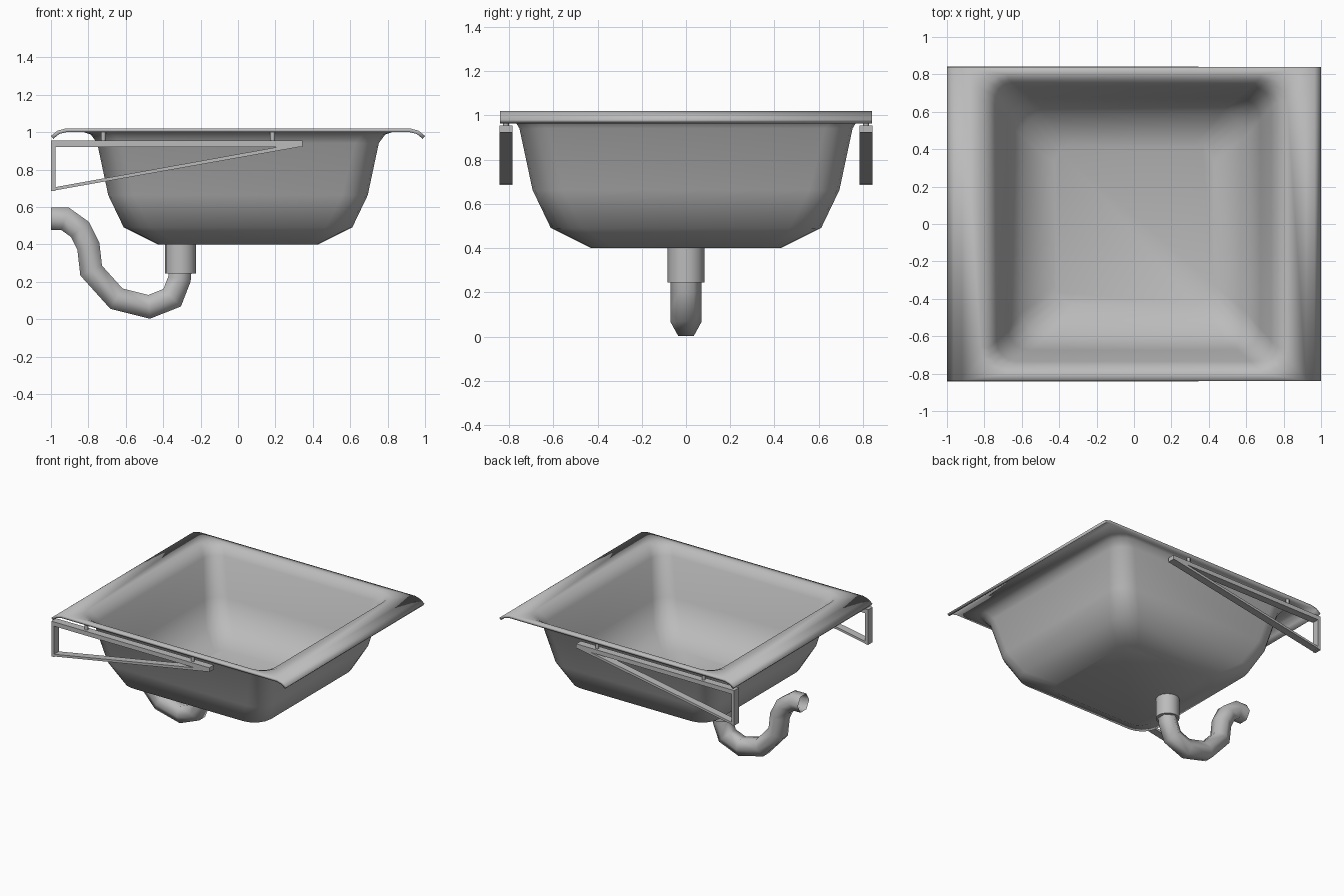
import bpy, bmesh, math
from mathutils import Vector

cube = bpy.data.objects.get("Cube")
if cube:
    bpy.data.objects.remove(cube, do_unlink=True)

grey = bpy.data.materials.new("light_grey")
grey.use_nodes = True
grey.diffuse_color = (0.5, 0.5, 0.5, 1)
grey.node_tree.nodes["Principled BSDF"].inputs["Base Color"].default_value = (0.5, 0.5, 0.5, 1)


def finish(name, bm, smooth_angle=None, recalc=True):
    """Turn a bmesh into a named object, optionally smooth shaded."""
    if recalc:
        bmesh.ops.recalc_face_normals(bm, faces=bm.faces)
    mesh = bpy.data.meshes.new(name)
    bm.to_mesh(mesh)
    bm.free()
    mesh.materials.append(grey)
    obj = bpy.data.objects.new(name, mesh)
    bpy.context.collection.objects.link(obj)
    if smooth_angle:
        bpy.ops.object.select_all(action='DESELECT')
        obj.select_set(True)
        bpy.context.view_layer.objects.active = obj
        bpy.ops.object.shade_smooth_by_angle(angle=math.radians(smooth_angle))
    return obj


def rounded_ring(bm, hx, hy, r, z, segments=4):
    """Rounded rectangle of vertices, counter-clockwise from above."""
    verts = []
    for corner, (sx, sy) in enumerate([(1, 1), (-1, 1), (-1, -1), (1, -1)]):
        for i in range(segments + 1):
            a = math.pi / 2 * (corner + i / segments)
            verts.append(bm.verts.new((sx * (hx - r) + r * math.cos(a),
                                       sy * (hy - r) + r * math.sin(a), z)))
    return verts


def bridge(bm, a, b):
    n = len(a)
    for i in range(n):
        j = (i + 1) % n
        bm.faces.new((a[i], a[j], b[j], b[i]))


# Basin and flat rim as one sheet: half width x, half width y, corner radius, height
RINGS = [(0.92, 0.84, 0, 1.02), (0.82, 0.80, 0.14, 1.02), (0.775, 0.77, 0.11, 1.003),
         (0.735, 0.735, 0.11, 0.95), (0.675, 0.675, 0.12, 0.67),
         (0.597, 0.597, 0.13, 0.505), (0.425, 0.425, 0.1, 0.42)]
bm = bmesh.new()
loops = [rounded_ring(bm, *ring) for ring in RINGS]
for outer, inner in zip(loops, loops[1:]):
    bridge(bm, outer, inner)
bm.faces.new(loops[-1])

# Curved lips along both sides
for s in (-1, 1):
    lip = [[bm.verts.new((s * x, y, z)) for y in (-0.84, 0.84)]
           for x, z in ((0.92, 1.02), (0.965, 1.008), (1.0, 0.98))]
    for a, b in zip(lip, lip[1:]):
        bm.faces.new((a[0], b[0], b[1], a[1]) if s > 0 else (a[0], a[1], b[1], b[0]))
bmesh.ops.remove_doubles(bm, verts=bm.verts, dist=0.0005)
bmesh.ops.recalc_face_normals(bm, faces=bm.faces)
bm.normal_update()
floor = min(bm.faces, key=lambda f: f.calc_center_median().z)
if floor.normal.z < 0:
    bmesh.ops.reverse_faces(bm, faces=bm.faces)
basin = finish("basin", bm, 60, recalc=False)
shell = basin.modifiers.new("thickness", 'SOLIDIFY')
shell.thickness = 0.02
shell.offset = -1
# Keep the sheet thickening ahead of the smoothing
basin.modifiers.move(len(basin.modifiers) - 1, 0)


def cylinder(name, x, y, z0, z1, r, sides):
    bm = bmesh.new()
    bmesh.ops.create_cone(bm, cap_ends=True, segments=sides, radius1=r, radius2=r, depth=z1 - z0)
    bmesh.ops.translate(bm, verts=bm.verts, vec=(x, y, (z0 + z1) / 2))
    return finish(name, bm, 50)


def prism(name, profile, y0, y1):
    """Extrude an x-z outline along y."""
    bm = bmesh.new()
    near, far = ([bm.verts.new((x, y, z)) for x, z in profile] for y in (y0, y1))
    bridge(bm, near, far)
    bm.faces.new(near)
    bm.faces.new(far)
    return finish(name, bm)


# Triangular wall brackets with support pins, one on each side
BARS = {"bracket_bar": [(-1, 0.922), (0.345, 0.922), (0.345, 0.955), (-1, 0.955)],
        "bracket_post": [(-1, 0.685), (-0.976, 0.685), (-0.976, 0.955), (-1, 0.955)],
        "bracket_brace": [(-1, 0.685), (0.345, 0.924), (0.23, 0.924), (-1, 0.702)]}
for side, s in (("front", -1), ("back", 1)):
    for part, outline in BARS.items():
        prism(f"{side}_{part}", outline, s * 0.785, s * 0.842)
    for label, x in (("right", -0.72), ("left", 0.185)):
        cylinder(f"{side}_{label}_pin", x, s * 0.814, 0.95, 1.005, 0.013, 8)

# Drain collar under the basin
cylinder("drain_collar", -0.307, 0, 0.245, 0.41, 0.083, 16)

# Six-sided waste pipe swept along its bend, open at the wall end
PATH = [(-0.307, 0.29), (-0.313, 0.215), (-0.352, 0.115), (-0.475, 0.066), (-0.65, 0.11),
        (-0.785, 0.26), (-0.80, 0.39), (-0.845, 0.48), (-0.925, 0.537), (-1, 0.537)]
points = [Vector((x, 0, z)) for x, z in PATH]
bm = bmesh.new()
rings = []
for i, p in enumerate(points):
    before = (p - points[max(i - 1, 0)]).normalized()
    after = (points[min(i + 1, len(points) - 1)] - p).normalized()
    tangent = (before + after).normalized()
    normal = tangent.cross(Vector((0, 1, 0)))
    stretch = 1 / max(tangent.dot(after if after.length else before), 0.5)
    rings.append([bm.verts.new(p + 0.07 * (Vector((0, math.cos(k * math.pi / 3), 0))
                                           + normal * stretch * math.sin(k * math.pi / 3)))
                  for k in range(6)])
for a, b in zip(rings, rings[1:]):
    bridge(bm, a, b)
finish("waste_pipe", bm, 65)
